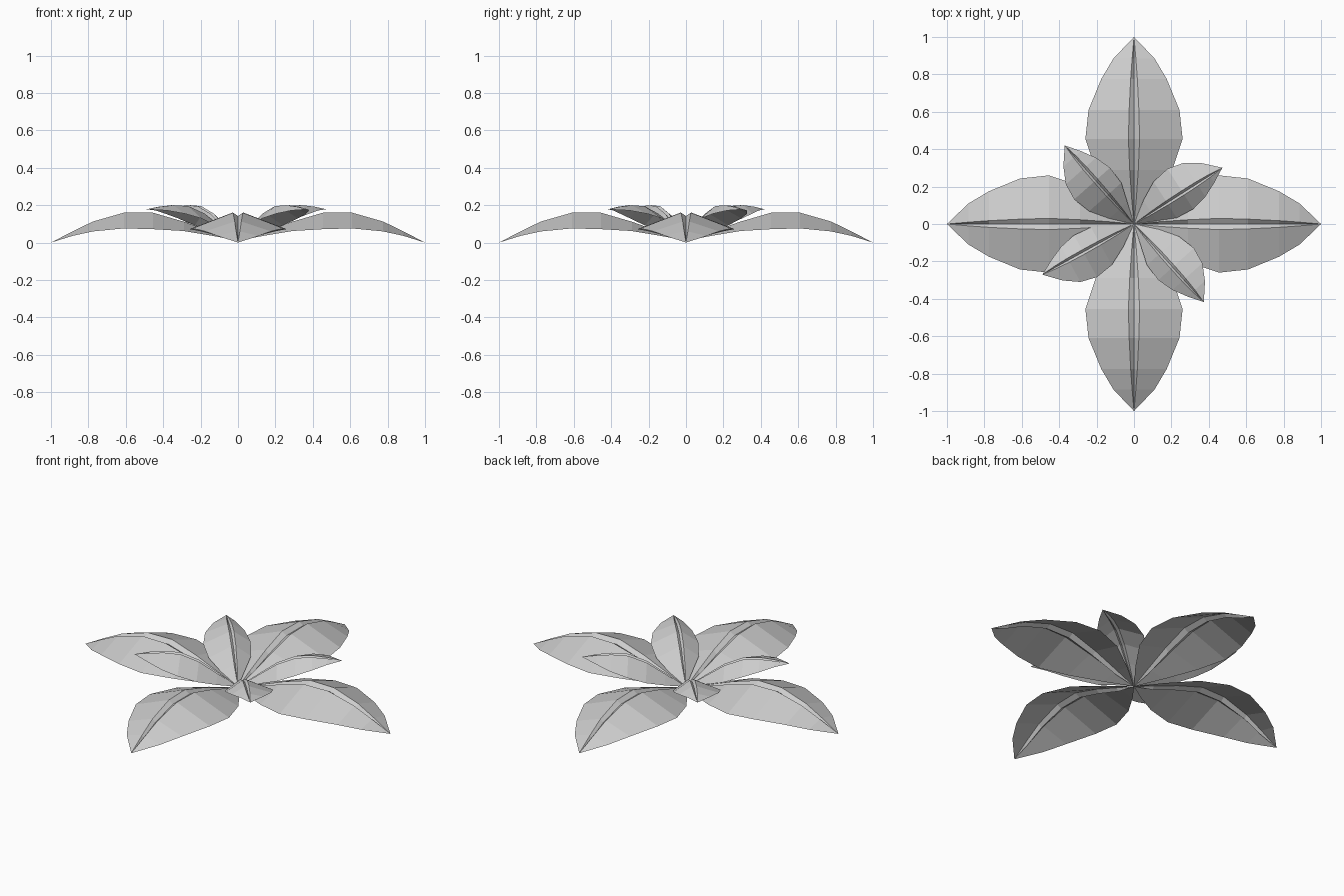
import bpy, bmesh
from math import cos, sin, radians

if "Cube" in bpy.data.objects:
    bpy.data.objects.remove(bpy.data.objects["Cube"])


def leaf(name, angle, base_z, tip, stations, groove):
    """Folded leaf sheet with a sunken midrib.
    stations: distance out, rib height, groove half width, left width, right width, edge height"""
    c, s = cos(radians(angle)), sin(radians(angle))
    bm = bmesh.new()

    def vert(u, v, z):
        return bm.verts.new((u * c - v * s, u * s + v * c, z))

    base = vert(0, 0, base_z)
    end = vert(tip[0], 0, tip[1])
    rows = []
    for u, z, g, left, right, edge in stations:
        rows.append([vert(u, -right, edge), vert(u, -g, z), vert(u, 0, z - groove),
                     vert(u, g, z), vert(u, left, edge)])
    for i in range(4):
        bm.faces.new((base, rows[0][i], rows[0][i + 1]))
        for a, b in zip(rows, rows[1:]):
            bm.faces.new((a[i], b[i], b[i + 1], a[i + 1]))
        bm.faces.new((rows[-1][i], end, rows[-1][i + 1]))
    bmesh.ops.recalc_face_normals(bm, faces=bm.faces)
    if sum(f.normal.z for f in bm.faces) < 0:
        bmesh.ops.reverse_faces(bm, faces=bm.faces)
    mesh = bpy.data.meshes.new(name)
    bm.to_mesh(mesh)
    bm.free()
    obj = bpy.data.objects.new(name, mesh)
    bpy.context.collection.objects.link(obj)


# Large drooping leaves
large = [
    (0.13, 0.055, 0.012, 0.10, 0.10, 0.035),
    (0.29, 0.112, 0.023, 0.205, 0.205, 0.062),
    (0.455, 0.160, 0.030, 0.26, 0.26, 0.072),
    (0.61, 0.160, 0.026, 0.243, 0.243, 0.076),
    (0.775, 0.113, 0.018, 0.175, 0.175, 0.060),
    (0.885, 0.060, 0.010, 0.11, 0.11, 0.036),
]
for n in range(4):
    leaf(f"large_leaf_{n + 1}", 90 * n, 0.01, (1.0, 0.0), large, 0.018)

# Small raised leaves, wider on one side
small = [
    (0.11, 0.088, 0.008, 0.08, 0.05, 0.055),
    (0.21, 0.155, 0.012, 0.135, 0.095, 0.092),
    (0.31, 0.195, 0.013, 0.153, 0.103, 0.130),
    (0.40, 0.200, 0.012, 0.133, 0.082, 0.155),
    (0.48, 0.192, 0.008, 0.080, 0.045, 0.172),
]
for n, a in enumerate((32.5, 131.4, 208.9, -48.2)):
    leaf(f"small_leaf_{n + 1}", a, 0.012, (0.56, 0.178), small, 0.012)
